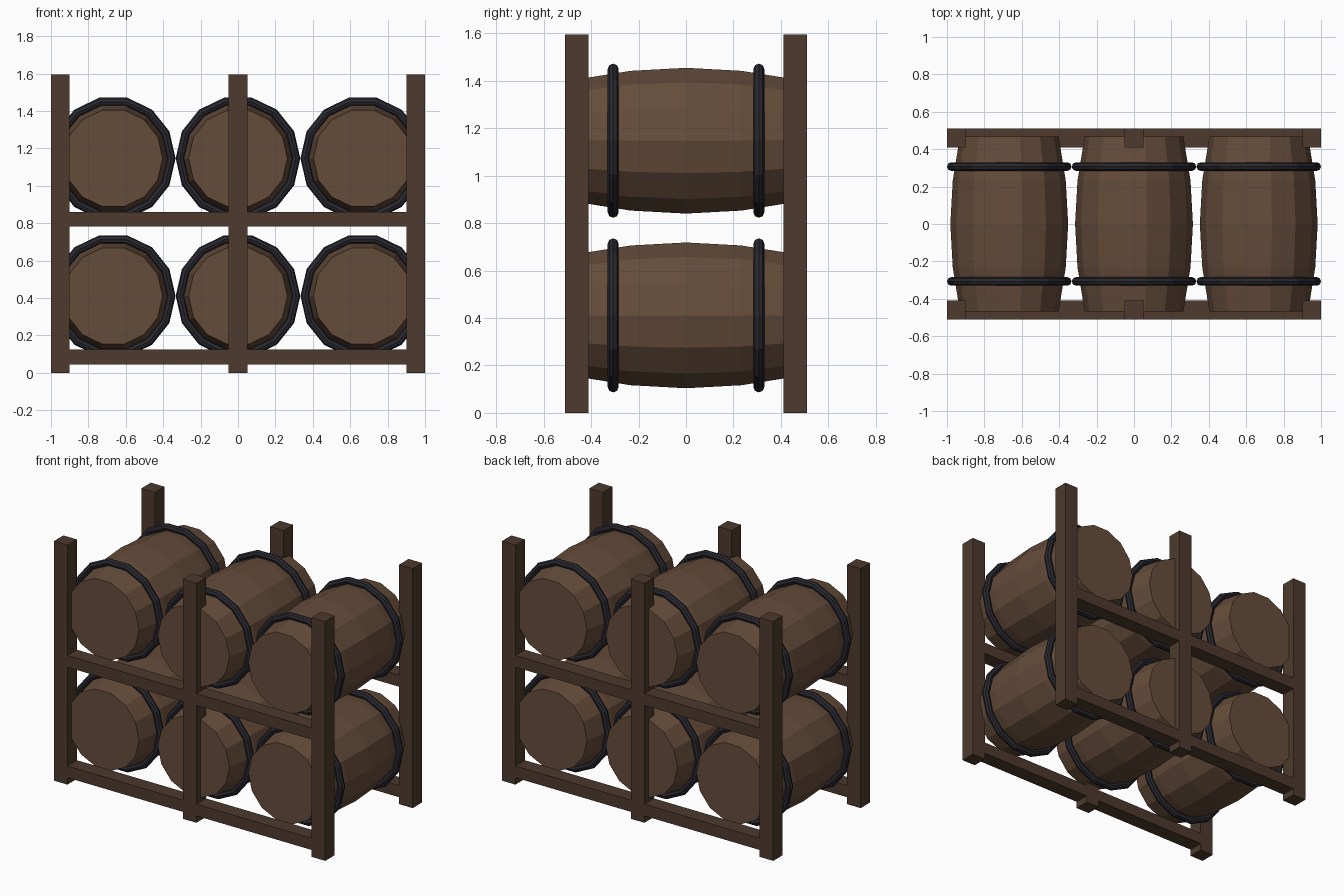
import bpy, bmesh, math

if "Cube" in bpy.data.objects:
    bpy.data.objects.remove(bpy.data.objects["Cube"])

SIDES = 14


def material(name, rgb):
    m = bpy.data.materials.new(name)
    m.diffuse_color = (*rgb, 1)
    m.use_nodes = True
    m.node_tree.nodes["Principled BSDF"].inputs["Base Color"].default_value = m.diffuse_color
    return m


BARREL = material("barrel_wood", (0.13, 0.072, 0.042))
FRAME = material("frame_wood", (0.075, 0.042, 0.027))
IRON = material("hoop_iron", (0.021, 0.021, 0.029))


def finish(bm, name, mat):
    bmesh.ops.recalc_face_normals(bm, faces=bm.faces)
    me = bpy.data.meshes.new(name)
    bm.to_mesh(me)
    bm.free()
    me.materials.append(mat)
    ob = bpy.data.objects.new(name, me)
    bpy.context.collection.objects.link(ob)
    return ob


def box(name, x0, x1, y0, y1, z0, z1):
    bm = bmesh.new()
    bmesh.ops.create_cube(bm, size=1)
    for v in bm.verts:
        v.co = ((x0 + x1) / 2 + v.co.x * (x1 - x0),
                (y0 + y1) / 2 + v.co.y * (y1 - y0),
                (z0 + z1) / 2 + v.co.z * (z1 - z0))
    return finish(bm, name, FRAME)


def lathe(name, profile, cx, cz, mat, closed):
    """Spin (radius, y) points around the barrel axis; open profiles get end caps."""
    bm = bmesh.new()
    rings = []
    for r, y in profile:
        rings.append([bm.verts.new((cx + r * math.cos(2 * math.pi * i / SIDES), y,
                                    cz + r * math.sin(2 * math.pi * i / SIDES)))
                      for i in range(SIDES)])
    pairs = list(zip(rings, rings[1:]))
    if closed:
        pairs.append((rings[-1], rings[0]))
    else:
        bm.faces.new(rings[0])
        bm.faces.new(rings[-1])
    for a, b in pairs:
        for i in range(SIDES):
            j = (i + 1) % SIDES
            bm.faces.new((a[i], a[j], b[j], b[i]))
    return finish(bm, name, mat)


# Rack: upright posts and horizontal rails, front and back
for side, y0, y1 in (("front", -0.51, -0.41), ("back", 0.41, 0.51)):
    for label, x in (("left", -0.95), ("middle", 0), ("right", 0.95)):
        box(f"{side}_{label}_post", x - 0.05, x + 0.05, y0, y1, 0, 1.595)
    for level, z in (("lower", 0.085), ("upper", 0.821)):
        for label, x0, x1 in (("left", -0.9, -0.05), ("right", 0.05, 0.9)):
            box(f"{side}_{level}_{label}_rail", x0, x1, y0, y1, z - 0.039, z + 0.039)

# Barrels: bulged staves with two iron hoops each
STAVES = [(0.264, -0.467), (0.302, -0.233), (0.315, 0), (0.302, 0.233), (0.264, 0.467)]
for row, z in (("lower", 0.411), ("upper", 1.147)):
    for label, x in (("left", -0.667), ("middle", 0), ("right", 0.667)):
        lathe(f"{row}_{label}_barrel", STAVES, x, z, BARREL, False)
        for end, y in (("front", -0.307), ("back", 0.307)):
            ring = [(0.31 + 0.023 * math.cos(k * math.pi / 4),
                     y + 0.023 * math.sin(k * math.pi / 4)) for k in range(8)]
            lathe(f"{row}_{label}_{end}_hoop", ring, x, z, IRON, True)
